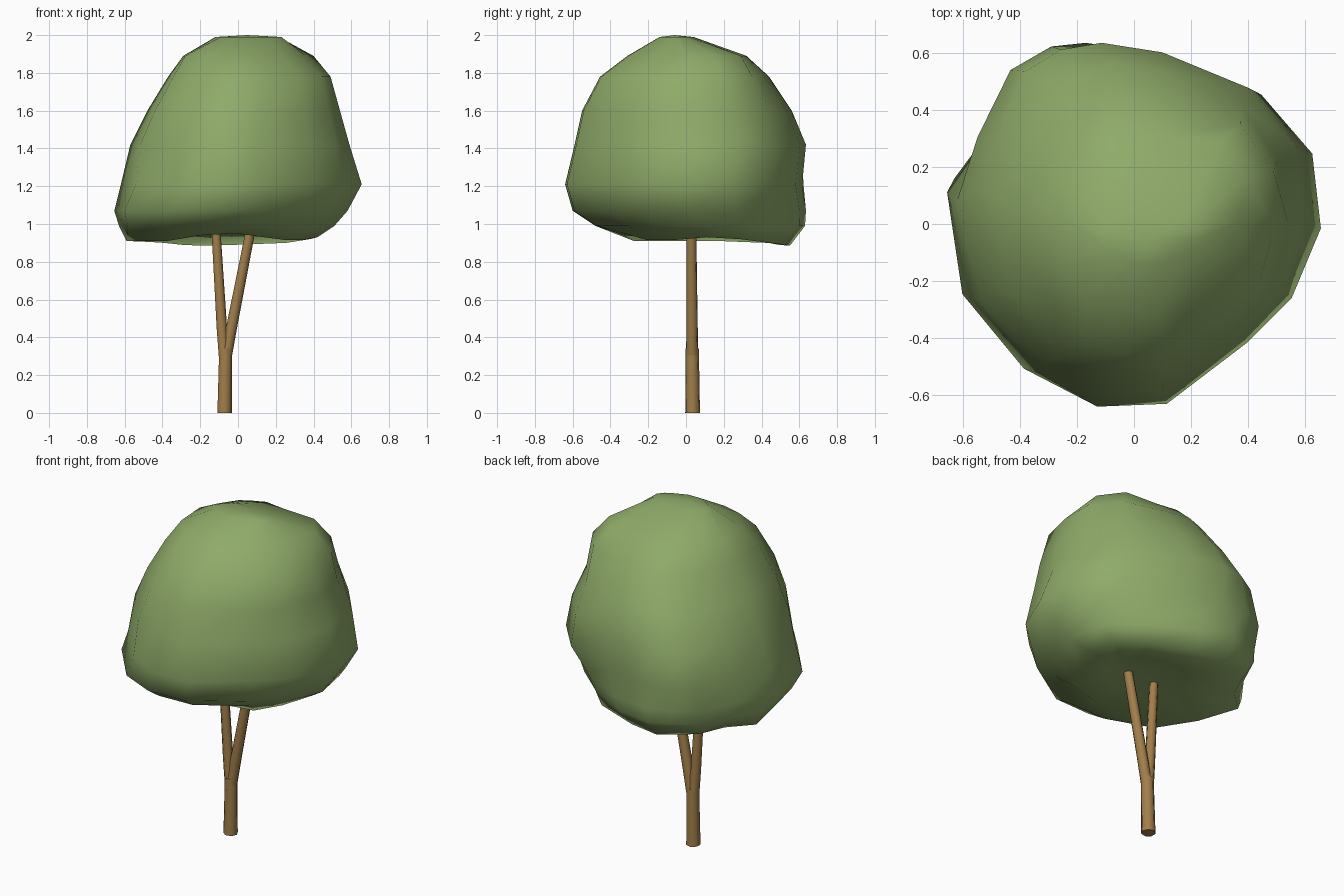
import bpy, bmesh, math

def material(name, col):
    m = bpy.data.materials.new(name)
    m.diffuse_color = (*col, 1)
    return m

LEAF = material("leaf green", (0.275, 0.405, 0.142))
BARK = material("bark brown", (0.36, 0.21, 0.07))

def loft(name, rings, mat, angle, start_tip=None, end_tip=None):
    """Skin a list of equal-length closed rings, ends closed by a fan or a flat cap."""
    bm = bmesh.new()
    vr = [[bm.verts.new(p) for p in r] for r in rings]
    n = len(vr[0])
    for a, b in zip(vr, vr[1:]):
        for i in range(n):
            j = (i + 1) % n
            bm.faces.new((a[i], a[j], b[j], b[i]))
    for ring, tip in ((vr[0], start_tip), (vr[-1], end_tip)):
        if tip:
            c = bm.verts.new(tip)
            for i in range(n):
                bm.faces.new((ring[i], ring[(i + 1) % n], c))
        else:
            bm.faces.new(ring)
    bmesh.ops.recalc_face_normals(bm, faces=bm.faces)
    me = bpy.data.meshes.new(name)
    bm.to_mesh(me)
    bm.free()
    me.materials.append(mat)
    ob = bpy.data.objects.new(name, me)
    bpy.context.collection.objects.link(ob)
    bpy.ops.object.select_all(action='DESELECT')
    ob.select_set(True)
    bpy.context.view_layer.objects.active = ob
    bpy.ops.object.shade_smooth_by_angle(angle=math.radians(angle))
    return ob

# Crown: irregular plan outline squeezed into x and y ranges at each height
outline = [(0.655, 0), (0.605, 0.26), (0.44, 0.48), (0.10, 0.61), (-0.14, 0.645),
           (-0.30, 0.62), (-0.44, 0.54), (-0.55, 0.31), (-0.655, 0.10), (-0.55, -0.25),
           (-0.34, -0.50), (-0.15, -0.64), (0.10, -0.63), (0.39, -0.41), (0.55, -0.25)]

# z, x min, x max, y min, y max
levels = [(0.95, -0.25, 0.22, -0.14, 0.27),
          (0.91, -0.59, 0.42, -0.33, 0.55),
          (0.99, -0.63, 0.51, -0.48, 0.63),
          (1.07, -0.655, 0.58, -0.60, 0.635),
          (1.21, -0.62, 0.655, -0.64, 0.615),
          (1.42, -0.57, 0.59, -0.59, 0.635),
          (1.60, -0.48, 0.54, -0.55, 0.56),
          (1.78, -0.37, 0.49, -0.455, 0.44),
          (1.89, -0.29, 0.36, -0.31, 0.32),
          (1.99, -0.12, 0.23, -0.14, 0.04)]

# Height of the lower rim around the outline
rim = [0.93, 0.92, 0.90, 0.89, 0.885, 0.89, 0.90, 0.905,
       0.91, 0.91, 0.91, 0.94, 0.95, 0.915, 0.915]

# Swellings and hollows: outline points, height range, outward push
lumps = [((9, 10), 1.4, 1.95, 0.045), ((9, 10), 1.2, 1.3, 0.025), ((9, 10), 0.95, 1.1, 0.05),
         ((10, 13), 0.9, 0.95, 0.05), ((13,), 0.95, 1.1, 0.03),
         ((1, 2), 1.75, 1.8, 0.035), ((1, 2), 1.85, 1.95, 0.07), ((1,), 1.2, 1.5, 0.02),
         ((13, 14), 1.4, 1.8, 0.025), ((5, 6), 1.55, 1.95, -0.02), ((5, 6, 7), 1.2, 1.3, 0.035),
         ((5, 6, 7), 0.95, 1.1, -0.035), ((5, 6, 7), 0.9, 0.92, -0.05), ((2,), 0.95, 1.1, -0.05)]

rings = []
for k, (z, x0, x1, y0, y1) in enumerate(levels):
    ring = []
    for i, (ox, oy) in enumerate(outline):
        x = x0 + (x1 - x0) * (ox + 0.655) / 1.31
        y = y0 + (y1 - y0) * (oy + 0.64) / 1.285
        d = math.hypot(ox, oy)
        for ids, lo, hi, push in lumps:
            if k > 0 and i in ids and lo < z < hi:
                x += push * ox / d
                y += push * oy / d
        ring.append((x, y, rim[i] if k == 1 else z))
    rings.append(ring)
loft("crown", rings, LEAF, 85, start_tip=(0, 0.05, 0.96), end_tip=(0.05, -0.06, 2.0))

# Trunk and two branches: tapered tubes with horizontal sections
def tube(name, path, sides=7):
    rings = [[(x + r * math.cos(2 * math.pi * i / sides),
               y + r * math.sin(2 * math.pi * i / sides), z) for i in range(sides)]
             for x, y, z, r in path]
    return loft(name, rings, BARK, 60)

tube("trunk", [(-0.073, 0.035, 0, 0.040), (-0.067, 0.033, 0.34, 0.036)])
tube("left_branch", [(-0.073, 0.033, 0.30, 0.032), (-0.087, 0.031, 0.45, 0.029),
                     (-0.118, 0.028, 0.97, 0.025)])
tube("right_branch", [(-0.065, 0.033, 0.30, 0.033), (-0.036, 0.032, 0.45, 0.031),
                      (0.066, 0.028, 0.97, 0.027)])
